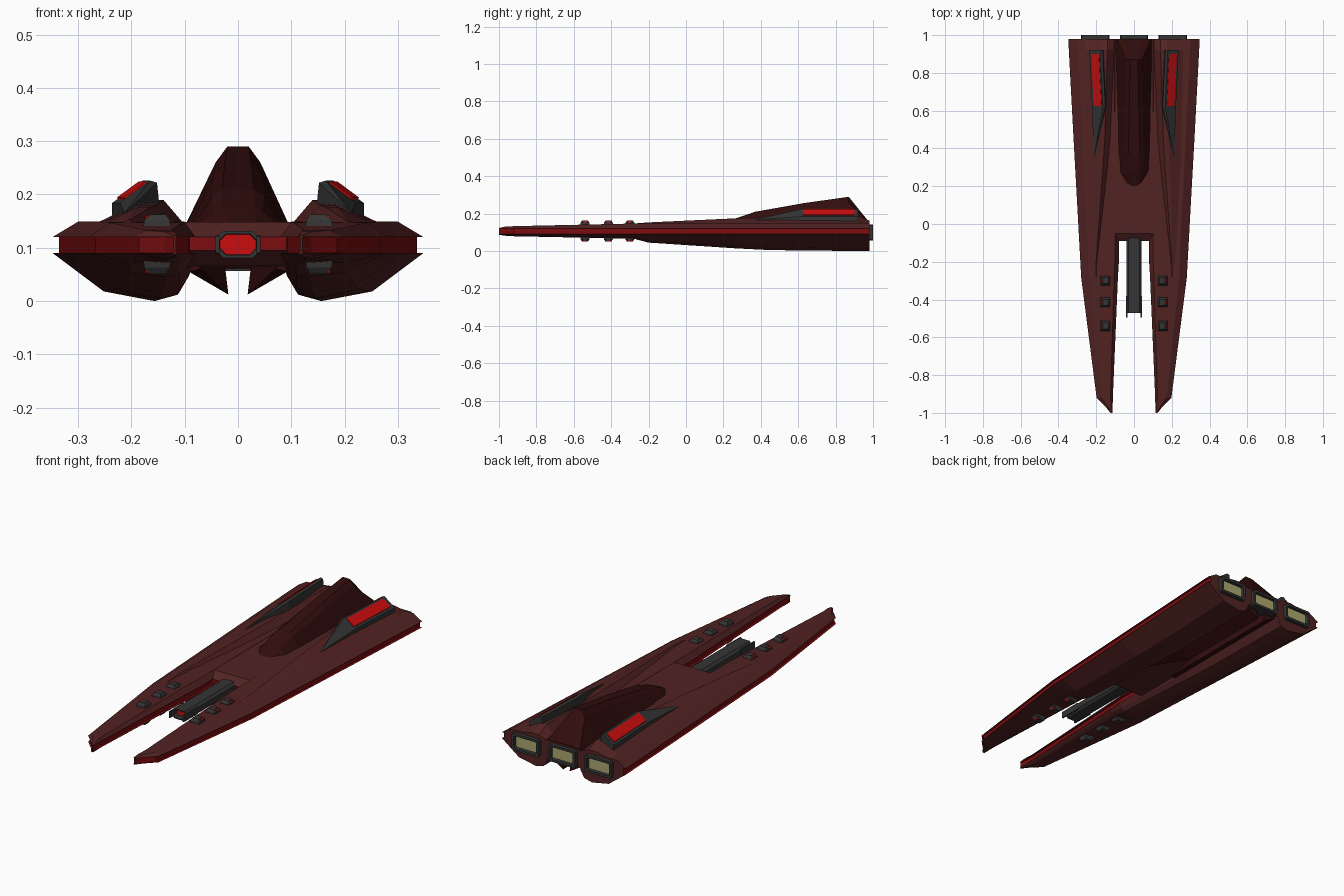
import bpy, bmesh

if "Cube" in bpy.data.objects:
    bpy.data.objects.remove(bpy.data.objects["Cube"])

def mat(name, c):
    m = bpy.data.materials.new(name)
    m.diffuse_color = (*c, 1)
    m.use_nodes = True
    m.node_tree.nodes["Principled BSDF"].inputs["Base Color"].default_value = m.diffuse_color
    return m

HULL = mat("hull_maroon", (0.085, 0.016, 0.016))
DARK = mat("spine_dark", (0.032, 0.004, 0.004))
BAND = mat("band_red", (0.2, 0.004, 0.005))
GLOW = mat("panel_red", (0.6, 0.004, 0.004))
GREY = mat("metal_grey", (0.035, 0.035, 0.035))
LAMP = mat("engine_glow", (0.42, 0.39, 0.16))


def loft(name, rings, mats, strips=(), end_mat=0, start_mat=0, mirror=False):
    """Skin rings of 3D points; strips = column indices using material 1."""
    bm = bmesh.new()
    vs = [[bm.verts.new(p) for p in r] for r in rings]
    n = len(rings[0])
    for a, b in zip(vs, vs[1:]):
        for i in range(n):
            j = (i + 1) % n
            f = bm.faces.new((a[i], a[j], b[j], b[i]))
            f.material_index = 1 if i in strips else 0
    bm.faces.new(vs[0]).material_index = start_mat
    bm.faces.new(vs[-1][::-1]).material_index = end_mat
    bmesh.ops.recalc_face_normals(bm, faces=bm.faces)
    me = bpy.data.meshes.new(name)
    bm.to_mesh(me)
    bm.free()
    for m in mats:
        me.materials.append(m)
    ob = bpy.data.objects.new(name, me)
    bpy.context.collection.objects.link(ob)
    if mirror:
        ob.modifiers.new("mirror", 'MIRROR')
    return ob


def lerp(a, b, t):
    return a + (b - a) * t


def octagon(y, hx, z0, z1, c, cx=0):
    pts = [(hx, z0 + c), (hx, z1 - c), (hx - c, z1), (c - hx, z1),
           (-hx, z1 - c), (-hx, z0 + c), (c - hx, z0), (hx - c, z0)]
    return [(cx + x, y, z) for x, z in pts]


def rect(x0, x1, z0, z1, y):
    return [(x0, y, z0), (x1, y, z0), (x1, y, z1), (x0, y, z1)]


# Side hulls: prongs that swell into the rear nacelles, with a red side groove
def hull_ring(y, xi, xo, w, zt, zr, zb, cx, h):
    g = min(0.012, (xo - xi) * 0.3)
    ox = xo - 2 * w
    pts = [(xo, .12), (xo - w, zt), (cx + .045 * h, zt), (cx - .04 * h, zr),
           (cx - .075 * h, zr), (cx - .11 * h, zt), (xi + .5 * w, zt), (xi, .12),
           (xi + g, .12), (xi + g, .09), (xi, .09),
           (xi + .3 * w, lerp(zb, .09, .5)), (xi + .7 * w, lerp(zb, .09, .13)),
           (lerp(xi, ox, .45), zb), (ox, lerp(zb, .09, .2)), (xo, .09),
           (xo - g, .09), (xo - g, .12)]
    return [(x, y, z) for x, z in pts]

stations = [
    (-1.0, .113, .125, .003, .123, .123, .087, .119, .02),
    (-.97, .113, .148, .010, .130, .130, .082, .130, .03),
    (-.92, .112, .198, .025, .133, .133, .079, .155, .05),
    (-.28, .085, .280, .040, .147, .147, .066, .205, .05),
    (-.20, .080, .284, .042, .148, .153, .045, .210, .12),
    (.27, .078, .310, .045, .149, .175, .014, .215, .65),
    (.45, .078, .320, .046, .149, .180, .005, .215, .8),
    (.92, .080, .345, .048, .149, .190, 0, .215, 1),
    (.98, .080, .348, .048, .149, .162, 0, .215, 1)]
loft("side_hull", [hull_ring(*s) for s in stations], [HULL, BAND],
     strips=(7, 8, 9, 15, 16, 17), mirror=True)

# Centre slab joining both hulls, grooved front edge
prof = [(-.05, .148), (-.09, .12), (-.078, .12), (-.078, .095), (-.09, .095),
        (-.05, .066), (.98, .06), (.98, .148)]
loft("centre_hull", [[(x, y, z) for y, z in prof] for x in (-.1, .1)],
     [HULL, BAND], strips=(1, 2, 3))

# Dorsal spine
def spine_ring(y, b, m, t, zm, zt):
    half = [(b, .14), (m, zm), (t, zt)]
    return [(x, y, z) for x, z in half] + [(-x, y, z) for x, z in half[::-1]]

loft("dorsal_spine", [spine_ring(*s) for s in (
    (.20, .035, .03, .015, .143, .147), (.27, .080, .045, .03, .168, .176),
    (.37, .085, .050, .03, .195, .210), (.63, .090, .047, .025, .233, .256),
    (.87, .097, .042, .02, .260, .290), (.98, .100, .09, .05, .150, .153))], [DARK])

# Ventral fins
loft("ventral_fin", [[(.092, y, .055), (x, y, z), (x + .007, y, .07), (.092, y, .07)]
     for y, x, z in ((.2, .07, .06), (.45, .018, .012), (.96, .018, .012))],
     [DARK], mirror=True)

# Raised side pods with a sloped red panel
def pod_ring(y, dx, s=1.0):
    pts = [(.145, .155), (.152, .222), (.165, .226), (.222, .184), (.222, .155)]
    return [(lerp(.213, x + dx, s), y, lerp(.165, z, s)) for x, z in pts]

loft("side_pod", [pod_ring(.36, 0, .04), pod_ring(.62, 0), pod_ring(.92, .014)],
     [GREY], mirror=True)

def panel_ring(y, dx):
    a, b = (.171 + dx, .2216), (.212 + dx, .1914)
    return [(a[0], y, a[1] - .004), (b[0], y, b[1] - .004),
            (b[0] + .002, y, b[1] + .003), (a[0] + .002, y, a[1] + .003)]

loft("pod_panel", [panel_ring(.625, 0), panel_ring(.9, .013)], [GLOW], mirror=True)

# Engine nozzles with recessed glow
for name, cx, mir in (("centre_engine", 0, False), ("side_engine", .205, True)):
    def ring(y, i):
        return octagon(y, .075 - i, .056 + i, .142 - i, .006, cx)
    loft(name, [ring(.93, 0), ring(1, 0), ring(1, .012), ring(.985, .014)],
         [GREY, LAMP], end_mat=1, mirror=mir)

# Central cannon between the prongs: recessed red muzzle and cheek plates
def muzzle(y, i):
    return octagon(y, .04 - i, .081 + i, .131 - i, .012)

loft("cannon_barrel", [muzzle(-.06, 0), muzzle(-.47, 0), muzzle(-.47, .005),
                       muzzle(-.44, .006)], [GREY, GLOW], end_mat=1)
loft("cannon_cheek", [rect(.035, .042, .09, .122, -.495),
                      rect(.035, .042, .088, .124, -.38)], [GREY], mirror=True)

# Small turrets above and below each prong
def box_rings(cx, cy, hx, hy, z):
    return [(cx - hx, cy - hy, z), (cx + hx, cy - hy, z),
            (cx + hx, cy + hy, z), (cx - hx, cy + hy, z)]

for k, y in enumerate((-.3, -.415, -.54)):
    for side, z0, z1 in (("top", .135, .162), ("bottom", .08, .051)):
        zm = lerp(z0, z1, .6)
        loft(f"turret_{side}_{k}", [box_rings(.152, y, .026, .026, z0),
             box_rings(.152, y, .024, .024, zm), box_rings(.150, y, .015, .016, z1)],
             [GREY], mirror=True)
        loft(f"turret_light_{side}_{k}", [box_rings(.168, y, .007, .009, zm),
             box_rings(.166, y, .006, .009, lerp(z0, z1, .95))], [GLOW], mirror=True)
